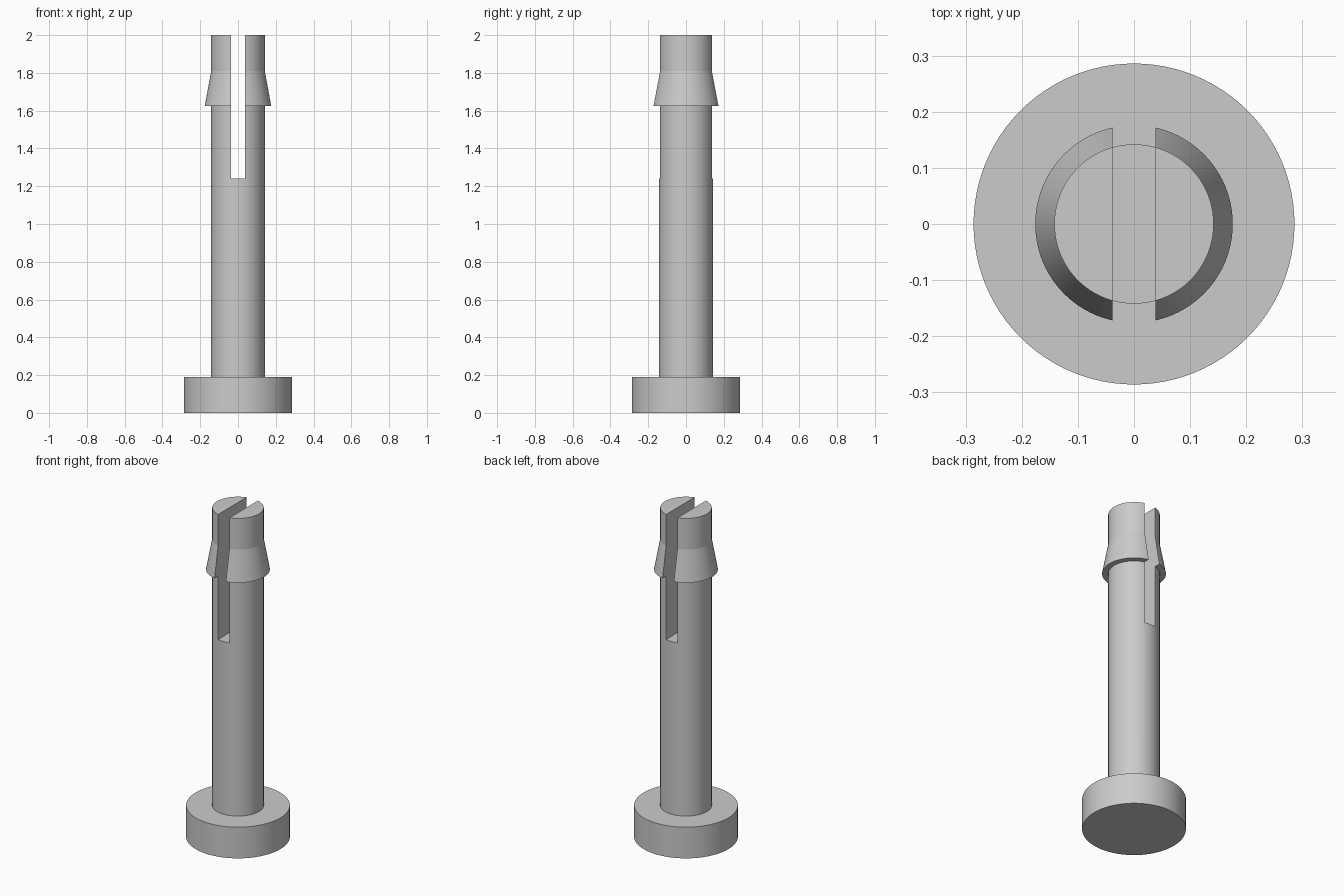
import bpy
import bmesh
import math
from mathutils import Matrix

SEGMENTS = 96
SHAFT_R, BARB_R, FOOT_R = 0.142, 0.176, 0.286
FOOT_TOP, SLOT_BOTTOM, BARB_BOTTOM, BARB_TOP, TOP = 0.19, 1.24, 1.625, 1.81, 2.0
SLOT_WIDTH = 0.076

if "Cube" in bpy.data.objects:
    bpy.data.objects.remove(bpy.data.objects["Cube"], do_unlink=True)

grey = bpy.data.materials.new("plain_grey")
grey.use_nodes = True
colour = (0.6, 0.6, 0.6, 1.0)
grey.diffuse_color = colour
grey.node_tree.nodes["Principled BSDF"].inputs["Base Color"].default_value = colour


def add_object(name, bm):
    mesh = bpy.data.meshes.new(name)
    bmesh.ops.recalc_face_normals(bm, faces=bm.faces)
    bm.to_mesh(mesh)
    bm.free()
    mesh.materials.append(grey)
    obj = bpy.data.objects.new(name, mesh)
    bpy.context.collection.objects.link(obj)
    return obj


def revolve(name, profile):
    """Turn (radius, height) points about z into a closed solid."""
    bm = bmesh.new()
    rings = []
    for r, z in profile:
        angles = [math.tau * i / SEGMENTS for i in range(SEGMENTS)]
        rings.append([bm.verts.new((r * math.cos(a), r * math.sin(a), z)) for a in angles])
    for low, high in zip(rings, rings[1:]):
        for i in range(SEGMENTS):
            j = (i + 1) % SEGMENTS
            bm.faces.new((low[i], low[j], high[j], high[i]))
    bm.faces.new(rings[0])
    bm.faces.new(rings[-1])
    return add_object(name, bm)


# Round foot, shaft and barbed tip in one turned solid
pin = revolve("snap_pin", [
    (FOOT_R, 0), (FOOT_R, FOOT_TOP),
    (SHAFT_R, FOOT_TOP), (SHAFT_R, BARB_BOTTOM),
    (BARB_R, BARB_BOTTOM), (SHAFT_R, BARB_TOP), (SHAFT_R, TOP),
])

# Slot splitting the tip into two prongs
bm = bmesh.new()
bmesh.ops.create_cube(bm, size=1, matrix=Matrix.Translation((0, 0, SLOT_BOTTOM + 0.5))
                      @ Matrix.Diagonal((SLOT_WIDTH, 1, 1, 1)))
cutter = add_object("slot_cutter", bm)
cutter.hide_render = True

cut = pin.modifiers.new("slot", "BOOLEAN")
cut.operation = "DIFFERENCE"
cut.solver = "EXACT"
cut.object = cutter

bpy.ops.object.select_all(action="DESELECT")
pin.select_set(True)
bpy.context.view_layer.objects.active = pin
bpy.ops.object.modifier_apply(modifier=cut.name)
bpy.data.objects.remove(cutter, do_unlink=True)

# Smooth round walls, crisp rims; the barb's shallow taper stays a visible crease
bpy.ops.object.shade_smooth_by_angle(angle=math.radians(9))
